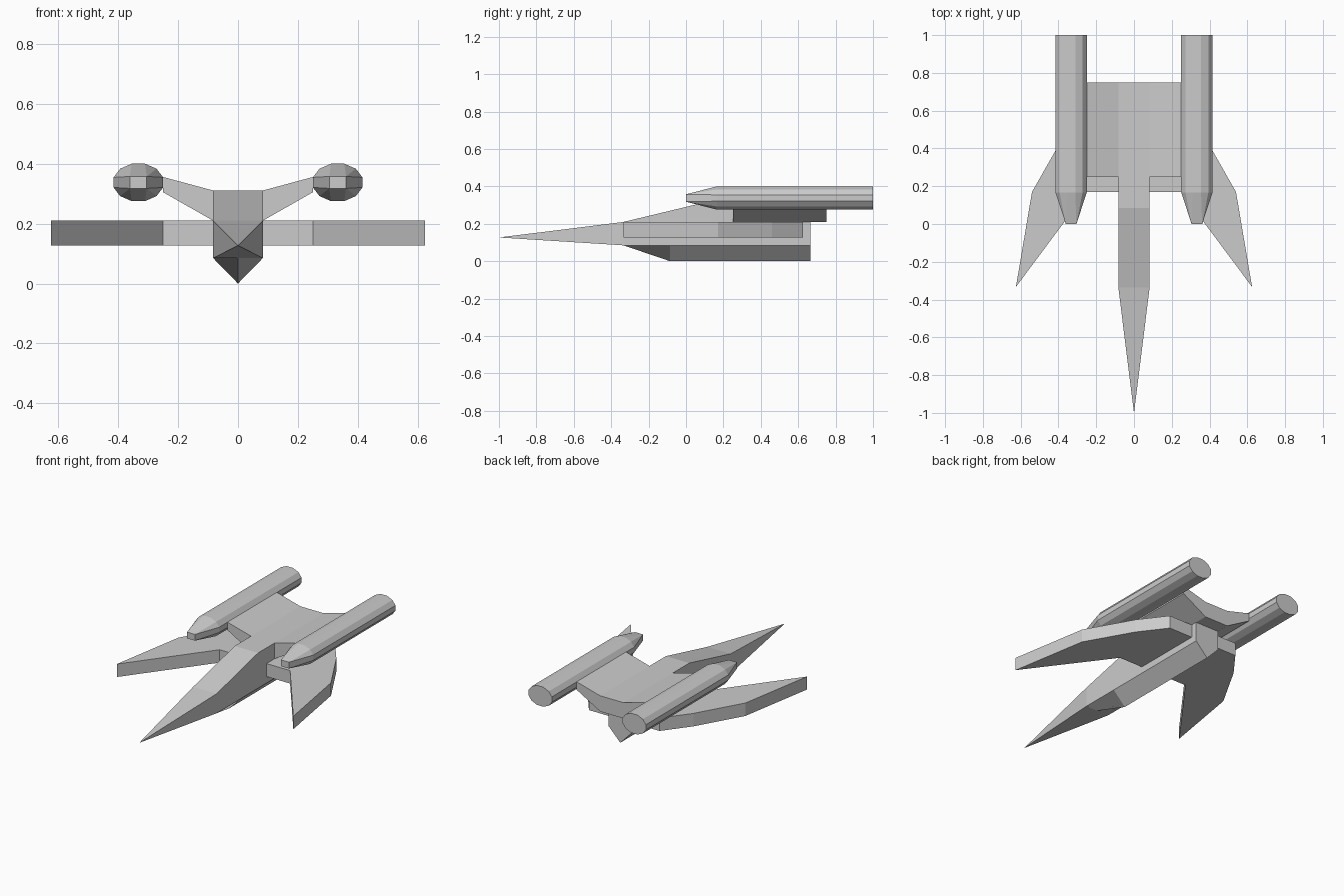
import bpy, bmesh
from math import cos, sin, pi, radians

if "Cube" in bpy.data.objects:
    bpy.data.objects.remove(bpy.data.objects["Cube"])


def loft(name, rings, mirror=False):
    """Skin a list of equal-length vertex rings and cap both ends."""
    bm = bmesh.new()
    vs = [[bm.verts.new(p) for p in r] for r in rings]
    n = len(rings[0])
    for a, b in zip(vs, vs[1:]):
        for i in range(n):
            j = (i + 1) % n
            bm.faces.new((a[i], a[j], b[j], b[i]))
    bm.faces.new(vs[0])
    bm.faces.new(vs[-1])
    bmesh.ops.remove_doubles(bm, verts=bm.verts, dist=1e-4)
    bmesh.ops.dissolve_degenerate(bm, edges=bm.edges, dist=1e-4)
    bmesh.ops.recalc_face_normals(bm, faces=bm.faces)
    mesh = bpy.data.meshes.new(name)
    bm.to_mesh(mesh)
    bm.free()
    ob = bpy.data.objects.new(name, mesh)
    bpy.context.collection.objects.link(ob)
    if mirror:
        m = ob.modifiers.new("Mirror", 'MIRROR')
        m.use_axis = (True, False, False)
        m.use_mirror_merge = False
    return ob


W = 0.083    # half width of the hull
R = 0.25     # outer end of the deck and wing roots


# Hull: pointed nose, sloping top, V-shaped keel
def hull_ring(y, w, top, side, keel):
    return [(-w, y, top), (w, y, top), (w, y, side), (0, y, keel), (-w, y, side)]


loft("hull", [
    hull_ring(-1, 0, 0.127, 0.127, 0.127),
    hull_ring(-0.335, W, 0.21, 0.085, 0.085),
    hull_ring(-0.085, W, 0.27, 0.085, 0),
    hull_ring(0.085, W, 0.311, 0.085, 0),
    hull_ring(0.25, W, 0.311, 0.085, 0),
    hull_ring(0.25, W, 0.21, 0.085, 0),
    hull_ring(0.665, W, 0.21, 0.085, 0),
])

# Upper deck with raised sides carrying the engines
deck = [(-R, 0.356), (-W, 0.311), (W, 0.311), (R, 0.356),
        (R, 0.305), (W, 0.21), (-W, 0.21), (-R, 0.305)]
loft("upper_deck", [[(x, y, z) for x, z in deck] for y in (0.25, 0.75)])

# Forward-swept lower wings
wing = [(W, 0.17), (R, 0.17), (0.625, -0.333), (0.54, 0.17),
        (0.375, 0.46), (R, 0.625), (W, 0.625)]
loft("wings", [[(x, y, z) for x, y in wing] for z in (0.127, 0.21)], mirror=True)

# Engines: flattened twelve-sided tubes tapering to a small blunt rectangle
CX, CZ = 0.333, 0.338
angles = [radians(15 + 30 * i) for i in range(12)]
k = 1 / cos(pi / 12)
tube = [(CX + 0.083 * k * cos(a), CZ + 0.0625 * k * sin(a)) for a in angles]
tip = [(CX + (0.028 if cos(a) > 0 else -0.028),
        CZ + (0.02 if sin(a) > 0 else -0.02)) for a in angles]
loft("engines", [[(x, 0, z) for x, z in tip],
                 [(x, 0.167, z) for x, z in tube],
                 [(x, 1, z) for x, z in tube]], mirror=True)
